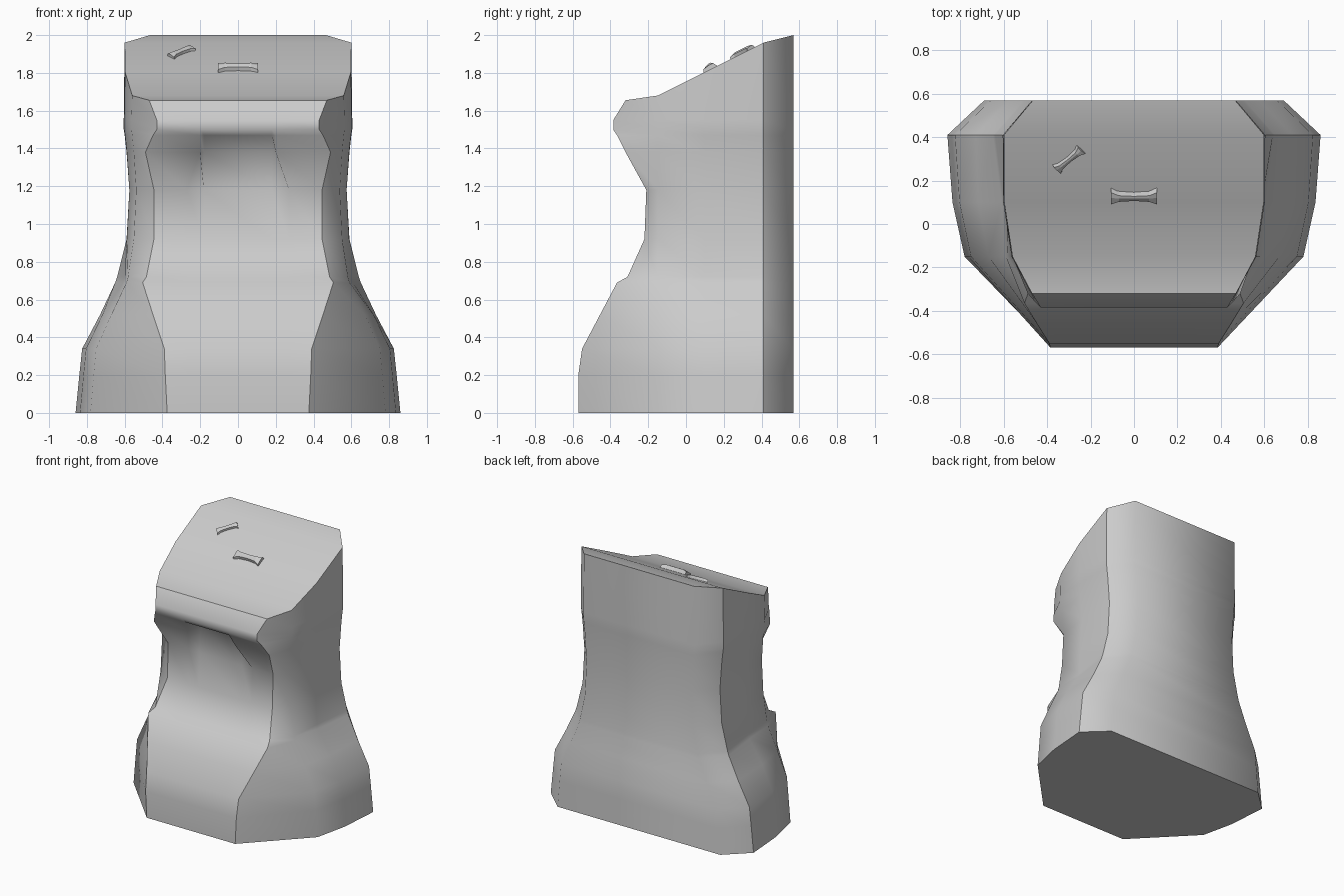
import bpy, bmesh, math
from mathutils import Matrix

cube = bpy.data.objects.get("Cube")
if cube:
    bpy.data.objects.remove(cube)

grey = bpy.data.materials.new("plain_grey")
grey.use_nodes = True
grey.diffuse_color = (0.6, 0.6, 0.6, 1)
grey.node_tree.nodes["Principled BSDF"].inputs["Base Color"].default_value = (0.6, 0.6, 0.6, 1)


def finish(bm, name):
    bmesh.ops.recalc_face_normals(bm, faces=bm.faces[:])
    mesh = bpy.data.meshes.new(name)
    bm.to_mesh(mesh)
    bm.free()
    mesh.materials.append(grey)
    obj = bpy.data.objects.new(name, mesh)
    bpy.context.collection.objects.link(obj)
    return obj


# Body levels: height, half width, front corner x, front y, centre front y
LEVELS = [
    (0, .86, .375, -.57, -.57),
    (.2, .84, .385, -.57, -.57),
    (.34, .825, .39, -.55, -.55),
    (.52, .73, .45, -.455, -.455),
    (.69, .65, .505, -.365, -.365),
    (.72, .64, .485, -.31, -.31),
    (.92, .59, .445, -.22, -.22),
    (1.18, .575, .445, -.21, -.21),
    (1.38, .59, .49, -.32, -.2),
    (1.47, .6, .45, -.365, -.365),
    (1.5, .605, .43, -.385, -.385),
    (1.55, .605, .43, -.385, -.385),
    (1.655, .6, .47, -.32, -.32),
]
TOP_Z = (2.0, 1.96, 1.805, 1.68, 1.655, 1.655, 1.655)


def half_ring(level, is_top):
    z, side, corner, front_y, centre_y = level
    side_front = side * .85 + .05
    # shallow hollow in each flank above the flared base
    hollow = .035 if .6 < z < .75 else 0
    lip = .27 if z < 1.3 else .2
    flat = [(side * .86 - .05, .57), (side, .41),
            (side * .45 + side_front * .55 + .02 - hollow, .1),
            (side_front - hollow / 3, -.15), (corner, front_y),
            (lip, front_y), (.18, centre_y)]
    return [(x, y, TOP_Z[i] if is_top else z) for i, (x, y) in enumerate(flat)]


# Body: loft of mirrored rings
bm = bmesh.new()
rings = []
for level in LEVELS:
    half = half_ring(level, level is LEVELS[-1])
    mirrored = [(-x, y, z) for x, y, z in reversed(half)]
    rings.append([bm.verts.new(p) for p in half + mirrored])
count = len(rings[0])
for low, high in zip(rings, rings[1:]):
    for i in range(count):
        j = (i + 1) % count
        bm.faces.new((low[i], low[j], high[j], high[i]))
bm.faces.new(rings[0])

# Sloping top, strip by strip from back to front
top = rings[-1]
for i in range(3):
    bm.faces.new((top[i], top[i + 1], top[-2 - i], top[-1 - i]))
bm.faces.new(top[3:count - 3])

# Smooth shading with crisp rims and corner lines
for face in bm.faces:
    face.smooth = True


def crease(a, b):
    bm.edges.get((a, b)).smooth = False


for ring in (rings[0], top):
    for i in range(count):
        crease(ring[i], ring[(i + 1) % count])
for low, high in zip(rings, rings[1:]):
    for column in (1, 4):
        for i in (column, count - 1 - column):
            crease(low[i], high[i])
finish(bm, "body")


# Small flared clasps lying on the sloping top
def clasp(name, x, y, turn, size):
    bm = bmesh.new()
    stations = [(-.105, .045, .022), (-.07, .026, .03), (0, .02, .03),
                (.07, .026, .03), (.105, .045, .022)]
    sections = []
    for along, wide, high in stations:
        outline = ((-wide, -.01), (-wide * .8, high * .7), (0, high),
                   (wide * .6, high), (wide, -.01))
        sections.append([bm.verts.new((along, v, w)) for v, w in outline])
    for a, b in zip(sections, sections[1:]):
        for i in range(len(a)):
            j = (i + 1) % len(a)
            bm.faces.new((a[i], a[j], b[j], b[i]))
    bm.faces.new(sections[0])
    bm.faces.new(sections[-1])
    slope = math.atan(.5)
    bm.transform(Matrix.Translation((x, y, 1.68 + (y + .15) * .5))
                 @ Matrix.Rotation(slope, 4, 'X')
                 @ Matrix.Rotation(math.radians(turn), 4, 'Z')
                 @ Matrix.Scale(size, 4))
    finish(bm, name)


clasp("centre_clasp", 0, .13, 0, 1)
clasp("right_clasp", -.3, .3, 42, .72)
